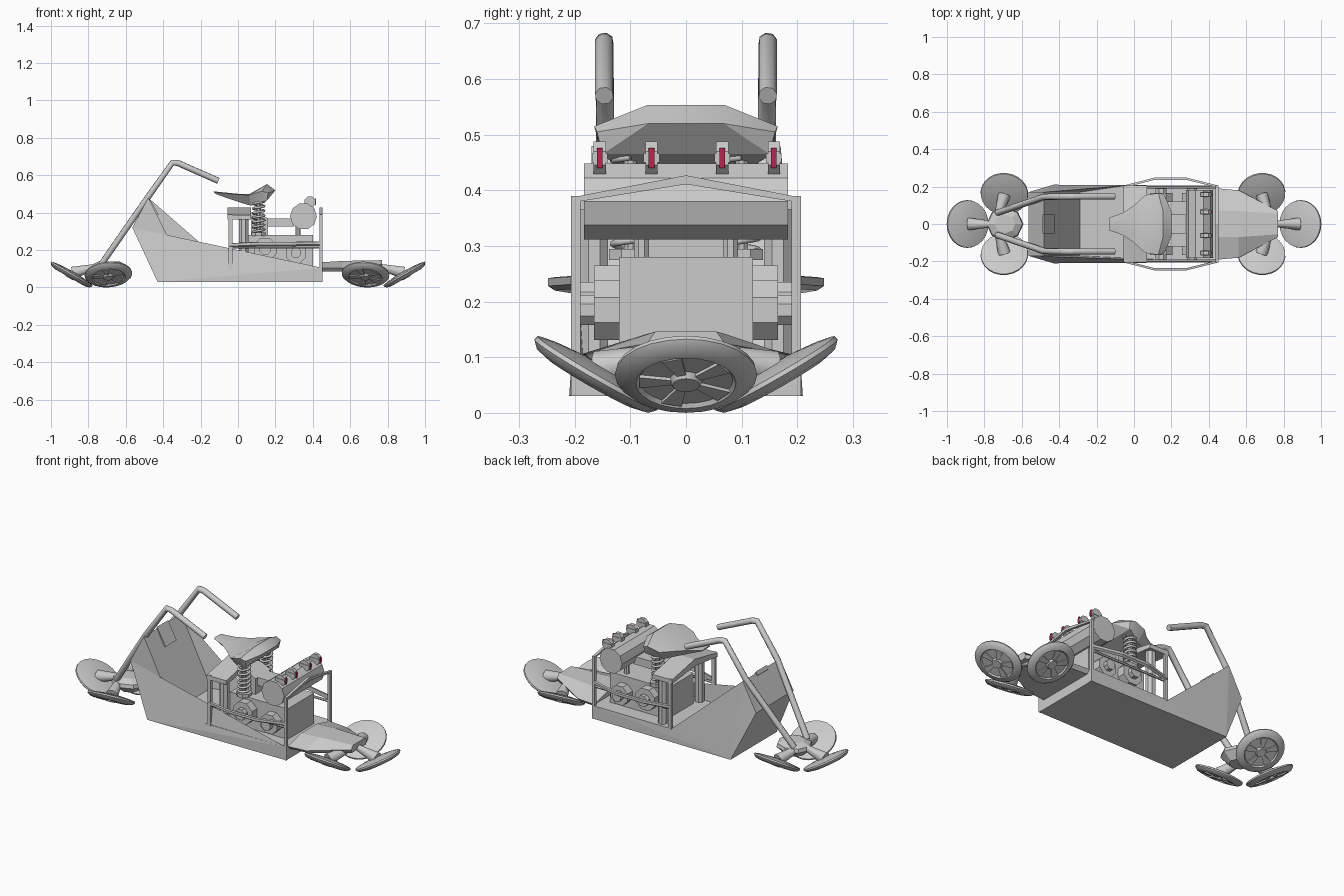
import bpy, bmesh, math
from mathutils import Vector, Matrix

cube = bpy.data.objects.get("Cube")
if cube:
    bpy.data.objects.remove(cube)


def material(name, rgb):
    m = bpy.data.materials.new(name)
    m.use_nodes = True
    m.diffuse_color = (*rgb, 1)
    m.node_tree.nodes["Principled BSDF"].inputs["Base Color"].default_value = (*rgb, 1)
    return m


GREY = material("light grey", (0.6, 0.6, 0.6))
RED = material("dark red", (0.45, 0.02, 0.08))


def finish(name, bm, mat=GREY, smooth=None):
    bmesh.ops.recalc_face_normals(bm, faces=bm.faces[:])
    me = bpy.data.meshes.new(name)
    bm.to_mesh(me)
    bm.free()
    ob = bpy.data.objects.new(name, me)
    bpy.context.collection.objects.link(ob)
    me.materials.append(mat)
    if smooth:
        bpy.ops.object.select_all(action='DESELECT')
        ob.select_set(True)
        bpy.context.view_layer.objects.active = ob
        bpy.ops.object.shade_smooth_by_angle(angle=math.radians(smooth))
    return ob


def loft(name, rings, smooth=None):
    """Skin a list of equal point rings and cap both ends."""
    bm = bmesh.new()
    vs = [[bm.verts.new(p) for p in r] for r in rings]
    n = len(vs[0])
    for a, b in zip(vs, vs[1:]):
        for i in range(n):
            j = (i + 1) % n
            bm.faces.new((a[i], a[j], b[j], b[i]))
    caps = [bm.faces.new(vs[0]), bm.faces.new(vs[-1])]
    bmesh.ops.triangulate(bm, faces=caps, ngon_method='EAR_CLIP')
    return finish(name, bm, smooth=smooth)


def across(name, profile):
    """Side profile of (x, z, half width) spanned from right to left."""
    return loft(name, [[(x, s * w, z) for x, z, w in profile] for s in (-1, 1)])


def box(name, x, y, z, mat=GREY):
    bm = bmesh.new()
    bmesh.ops.create_cube(bm, size=1)
    for v in bm.verts:
        v.co = [lo + (c + 0.5) * (hi - lo) for c, (lo, hi) in zip(v.co, (x, y, z))]
    return finish(name, bm, mat)


def rod(name, a, b, r1, r2=None, sides=8, smooth=None):
    a, b = Vector(a), Vector(b)
    bm = bmesh.new()
    bmesh.ops.create_cone(bm, cap_ends=True, segments=sides, radius1=r1,
                          radius2=r1 if r2 is None else r2, depth=(b - a).length)
    turn = (b - a).to_track_quat('Z', 'Y').to_matrix().to_4x4()
    bm.transform(Matrix.Translation((a + b) / 2) @ turn @ Matrix.Rotation(math.pi / sides, 4, 'Z'))
    return finish(name, bm, smooth=smooth)


def tube(name, points, radius, sides=2):
    cu = bpy.data.curves.new(name, 'CURVE')
    cu.dimensions = '3D'
    cu.bevel_depth = radius
    cu.bevel_resolution = sides
    cu.use_fill_caps = True
    sp = cu.splines.new('POLY')
    sp.points.add(len(points) - 1)
    for p, co in zip(sp.points, points):
        p.co = (*co, 1)
    cu.materials.append(GREY)
    ob = bpy.data.objects.new(name, cu)
    bpy.context.collection.objects.link(ob)
    return ob


# Hull with floor and raised front shield
across("hull", [(-.43, .03, .21), (.45, .03, .205), (.45, .105, .205), (-.05, .105, .205),
                (-.29, .105, .17), (-.48, .48, .17), (-.565, .32, .17)])
across("shield_tab", [(-.49, .47, .05), (-.48, .49, .05), (-.425, .39, .05), (-.435, .385, .05)])

# Tail hood
loft("tail_hood", [[(x, -w, lo), (x, -t, hi), (x, t, hi), (x, w, lo), (x, w * .9, lo - .02), (x, -w * .9, lo - .02)]
                   for x, w, t, lo, hi in ((.45, .19, .07, .105, .135), (.56, .18, .07, .105, .142),
                                           (.77, .07, .055, .125, .146))])
# Front hub
loft("front_hub", [[(-.69 + r * math.cos(a * math.pi / 4) * 1.1, r * math.sin(a * math.pi / 4), z) for a in range(8)]
                   for r, z in ((.05, .06), (.09, .1), (.085, .12), (.05, .14))])

# Ski discs: shallow dome above, rim, ring groove and hub below
DISC = [(.001, .016), (.05, .014), (.1, .009), (.126, .004), (.128, -.004), (.116, -.016), (.09, -.022),
        (.084, -.015), (.03, -.015), (.024, -.026), (.001, -.026)]


def disc(name, center, outward, hub):
    out = Vector(outward).normalized()
    tilt = math.radians(30)
    up = Vector((-out.x * math.sin(tilt), -out.y * math.sin(tilt), math.cos(tilt)))
    frame = Matrix.Translation(center) @ up.to_track_quat('Z', 'Y').to_matrix().to_4x4()
    n = 24
    rings = [[frame @ Vector((r * math.cos(i * math.tau / n), r * math.sin(i * math.tau / n), z))
              for i in range(n)] for r, z in DISC]
    loft(name, rings, smooth=35)
    # Raised spokes on the underside
    for k in range(5):
        a = k * math.tau / 5
        ring = [[frame @ Vector((r * math.cos(a + d), r * math.sin(a + d), z))
                 for r, d in ((.028, -.3), (.086, -.22), (.086, .22), (.028, .3))] for z in (-.013, -.021)]
        loft(name + "_spoke", ring)
    rod(name + "_stem", Vector(center) + up * .008, hub, .034, .014, 10, 60)


for end, s, side_x in (("rear", 1, .682), ("front", -1, -.693)):
    hub = (s * .74, 0, .115)
    disc(end + "_outer_disc", (s * .889, 0, .072), (s, 0, 0), hub)
    for side, k in (("left", 1), ("right", -1)):
        disc(f"{end}_{side}_disc", (side_x, k * .16, .072), (-s * .12, k, 0), hub)

# Parts that repeat on both sides
for side, k in (("left", 1), ("right", -1)):
    tube(side + "_handlebar", [(-.73, k * .06, .125), (-.48, k * .145, .485), (-.35, k * .147, .668),
                               (-.32, k * .147, .665), (-.105, k * .147, .57)], .017)
    # Frame posts and bowed side rail
    box(side + "_front_post", (-.05, -.03), sorted((k * .19, k * .207)), (.1, .39))
    box(side + "_rear_post", (.437, .452), sorted((k * .19, k * .207)), (.03, .39))
    rod(side + "_inner_post", (.03, k * .165, .1), (.03, k * .165, .39), .027)
    loft(side + "_side_rail", [[(x, k * y, z - .012), (x, k * (y + .012), z - .004), (x, k * (y + .012), z + .01),
                                (x, k * y, z + .012)]
                               for x, y, z in ((-.05, .195, .225), (.11, .236, .232), (.28, .236, .232), (.445, .195, .235))])
    rod(side + "_lower_rail", (-.04, k * .197, .215), (.445, k * .197, .215), .007, sides=6)
    # Engine side pods
    for x, z, r in ((.145, .205, .065), (.31, .185, .058)):
        rod(side + "_engine_pod", (x, k * .115, z), (x, k * .165, z), r)
        rod(side + "_pod_cap", (x, k * .16, z), (x, k * .19, z), r * .5)
    # Seat spring with its cups
    turns = 7
    tube(side + "_seat_spring", [(.11 + .03 * math.cos(i * math.tau / 12), k * .1 + .03 * math.sin(i * math.tau / 12),
                                 .285 + .175 * i / (12 * turns)) for i in range(12 * turns + 1)], .007, 1)
    rod(side + "_spring_cup", (.11, k * .1, .275), (.11, k * .1, .295), .042)
    rod(side + "_spring_core", (.11, k * .1, .28), (.11, k * .1, .46), .012)
    rod(side + "_tank_pipe", (.32, k * .08, .27), (.32, k * .08, .34), .015)

# Gable roof in front of the engine and rear gable bar
for name, xs, drop in (("bulkhead_roof", (-.055, .07), .04), ("rear_gable", (.437, .452), .016)):
    loft(name, [[(x, -.207, .387), (x, 0, .427), (x, .207, .387), (x, .207, .387 - drop * .6),
                 (x, 0, .427 - drop), (x, -.207, .387 - drop * .6)] for x in xs])

# Engine
box("engine_block", (.035, .4), (-.12, .12), (.1, .28))
across("engine_neck", [(.07, .28, .07), (.16, .28, .07), (.16, .37, .07), (.1, .4, .07), (.07, .4, .07)])
box("tank_arm", (.15, .3), (-.05, .05), (.325, .37))
rod("tank", (.35, -.183, .38), (.35, .183, .38), .072, sides=10)

# Lamps along the tank, with red lenses
for y in (-.155, -.062, .065, .158):
    rod("lamp", (.385, y - .011, .458), (.385, y + .011, .458), .032, sides=8)
    box("lamp_strap", (.355, .415), (y - .014, y + .014), (.45, .466))
    box("lamp_lens", (.412, .418), (y - .005, y + .005), (.44, .476), RED)

# Saddle: narrow nose widening to a raised back
SADDLE = [(-.13, .035, .51, .5), (-.06, .06, .503, .475), (.0, .1, .497, .455), (.06, .155, .495, .437)]
rings = []
for x, w, top, low in SADDLE:
    rings.append([(x, -w, top), (x, -w * .45, top + .004), (x, w * .45, top + .004), (x, w, top),
                  (x + .01, w * .7, low), (x + .01, -w * .7, low)])
rings.append([(.13, -.165, .515), (.155, -.07, .553), (.155, .07, .553), (.13, .165, .515),
              (.145, .15, .462), (.145, -.15, .462)])
rings.append([(.16, -.16, .505), (.2, -.068, .52), (.2, .068, .52), (.16, .16, .505),
              (.155, .15, .465), (.155, -.15, .465)])
loft("saddle", rings, smooth=25)
